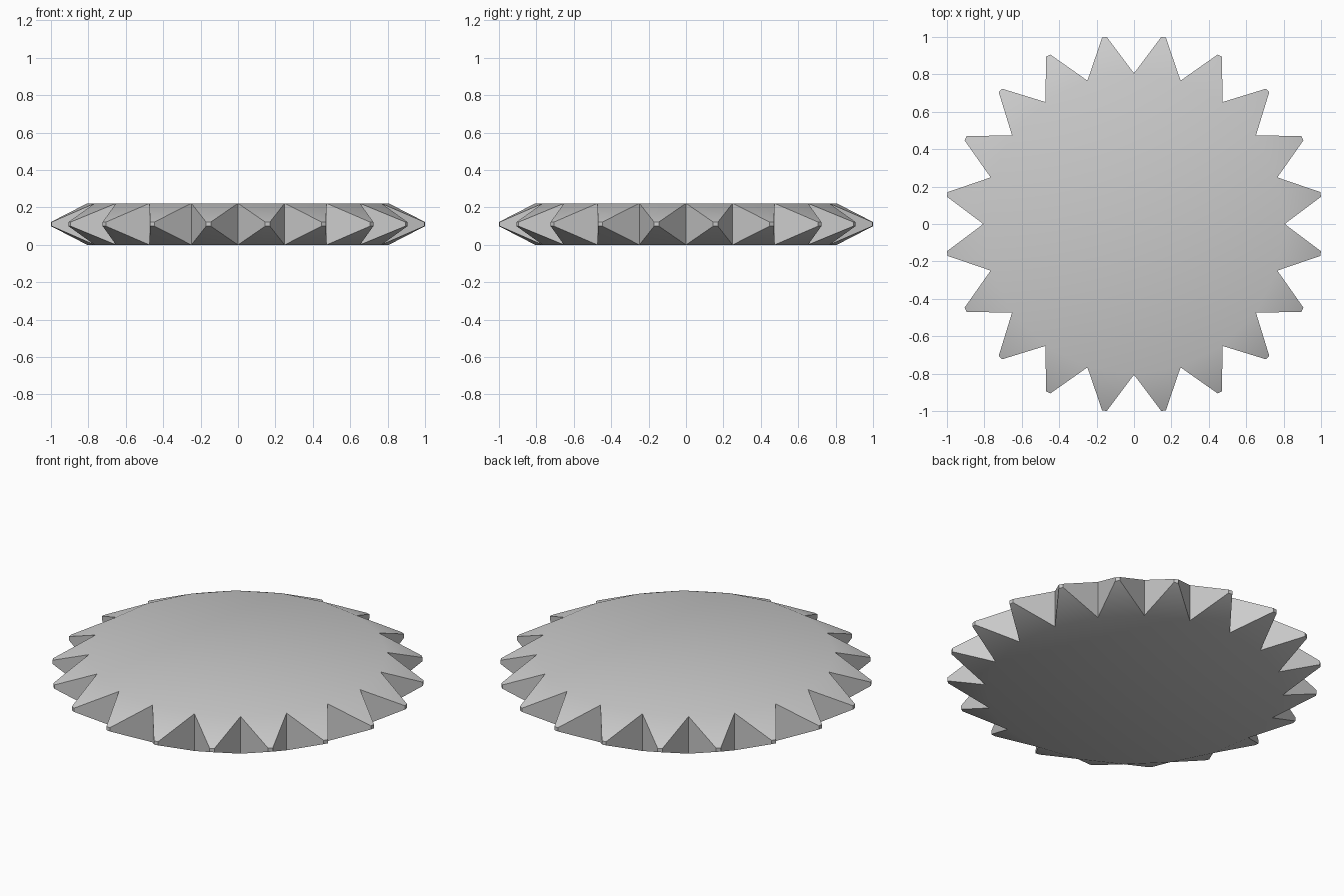
import bpy, bmesh, math
from mathutils import Vector, Matrix

if "Cube" in bpy.data.objects:
    bpy.data.objects.remove(bpy.data.objects["Cube"])

TEETH, ROOT_R, TIP_R, HEIGHT, TIP_SCALE = 20, 0.806, 1.0105, 0.222, 0.1

# 20-sided disc with a valley on each axis
bm = bmesh.new()
ring = [bm.verts.new((ROOT_R * math.cos(2 * math.pi * i / TEETH),
                      ROOT_R * math.sin(2 * math.pi * i / TEETH), 0)) for i in range(TEETH)]
base = bm.faces.new(ring)
top = bmesh.ops.extrude_face_region(bm, geom=[base], use_keep_orig=True)["geom"]
bmesh.ops.translate(bm, vec=(0, 0, HEIGHT), verts=[v for v in top if isinstance(v, bmesh.types.BMVert)])
bmesh.ops.recalc_face_normals(bm, faces=bm.faces[:])

# each side face becomes a blunt pyramid tooth
sides = [f for f in bm.faces if abs(f.normal.z) < 0.5]
for face in bmesh.ops.extrude_discrete_faces(bm, faces=sides)["faces"]:
    centre = face.calc_center_median()
    out = Vector((centre.x, centre.y, 0)).normalized()
    tip = out * TIP_R + Vector((0, 0, HEIGHT / 2))
    for v in face.verts:
        v.co = tip + (v.co - centre) * TIP_SCALE

bmesh.ops.recalc_face_normals(bm, faces=bm.faces[:])
mesh = bpy.data.meshes.new("toothed_disc")
bm.to_mesh(mesh)
bm.free()
disc = bpy.data.objects.new("toothed_disc", mesh)
bpy.context.collection.objects.link(disc)

# soft shading from the flat caps onto the teeth, sharp elsewhere
bpy.context.view_layer.objects.active = disc
disc.select_set(True)
bpy.ops.object.shade_smooth_by_angle(angle=math.radians(30))
